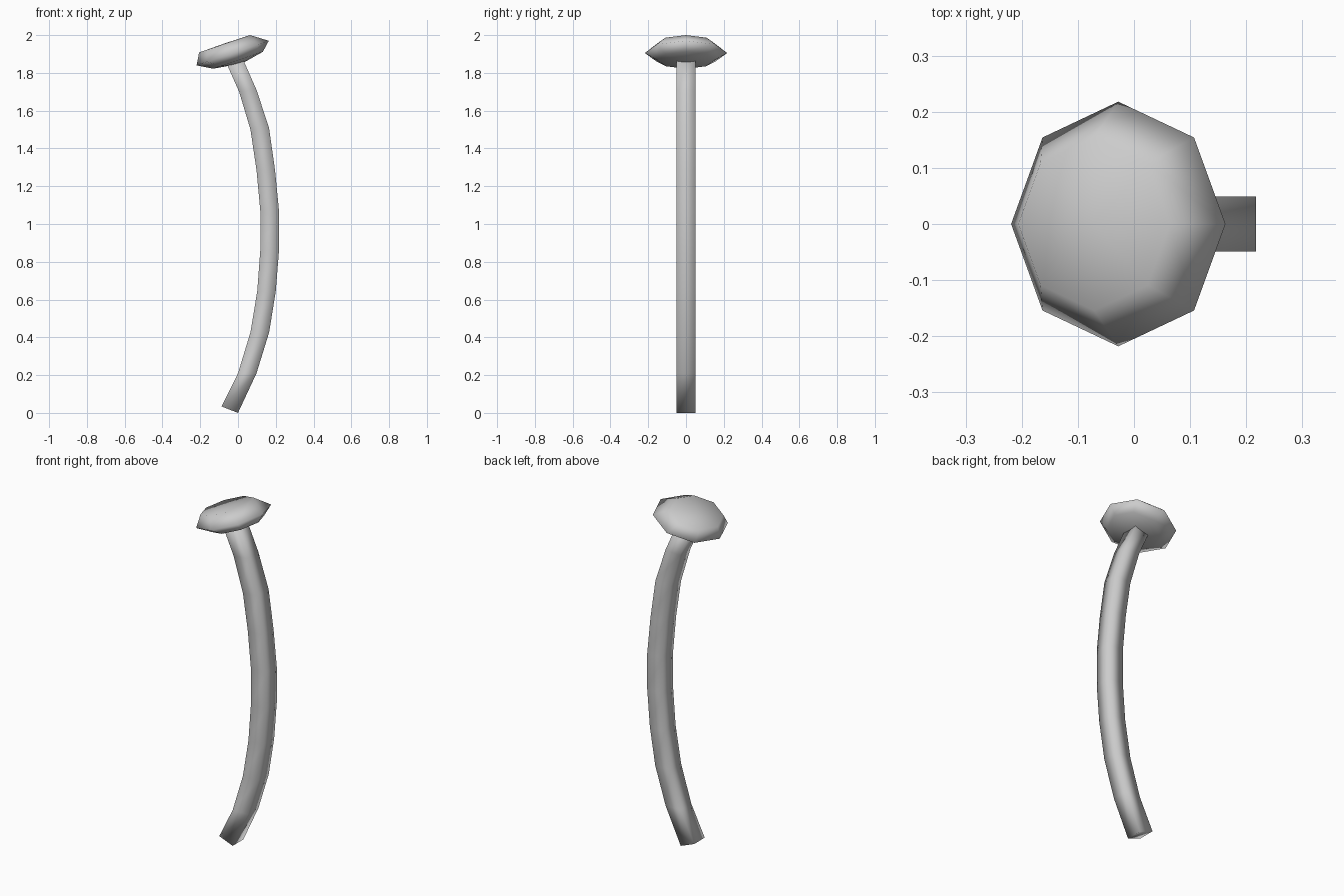
import bpy, bmesh
from math import cos, sin, pi
from mathutils import Vector

if "Cube" in bpy.data.objects:
    bpy.data.objects.remove(bpy.data.objects["Cube"])


def loft(name, rings, start=None, end=None):
    """Skin a list of closed rings; each end is a fan to a point or a flat face."""
    bm = bmesh.new()
    loops = [[bm.verts.new(p) for p in ring] for ring in rings]
    n = len(loops[0])
    for a, b in zip(loops, loops[1:]):
        for i in range(n):
            j = (i + 1) % n
            bm.faces.new((a[i], a[j], b[j], b[i]))
    for loop, tip in ((loops[0], start), (loops[-1], end)):
        if tip is None:
            bm.faces.new(loop)
        else:
            v = bm.verts.new(tip)
            for i in range(n):
                bm.faces.new((loop[i], loop[(i + 1) % n], v))
    bmesh.ops.recalc_face_normals(bm, faces=bm.faces)
    mesh = bpy.data.meshes.new(name)
    bm.to_mesh(mesh)
    bm.free()
    mesh.shade_smooth()
    obj = bpy.data.objects.new(name, mesh)
    bpy.context.collection.objects.link(obj)
    return obj


# Curved square stem: left x, left z, right x, right z at each bend
bends = [(-0.087, 0.034, 0.0, 0.0), (0.0, 0.21, 0.098, 0.21),
         (0.066, 0.427, 0.165, 0.427), (0.102, 0.645, 0.2, 0.645),
         (0.118, 0.86, 0.217, 0.86), (0.118, 1.07, 0.217, 1.07),
         (0.098, 1.285, 0.196, 1.285), (0.066, 1.5, 0.164, 1.51),
         (0.006, 1.7, 0.098, 1.71), (-0.065, 1.86, 0.025, 1.875)]
H = 0.049
loft("stem", [[(lx, -H, lz), (rx, -H, rz), (rx, H, rz), (lx, H, lz)]
              for lx, lz, rx, rz in bends])


# Tilted eight-sided cap with a flattened top
def cap_ring(cx, cz, size):
    u, v = Vector((0.191, 0, 0.065)), Vector((0, 0.218, 0))
    return [Vector((cx, 0, cz)) + size * (u * cos(a) + v * sin(a))
            for a in (i * pi / 4 for i in range(8))]


loft("cap",
     [cap_ring(0.0, 1.867, 0.69), cap_ring(-0.028, 1.905, 1.0),
      cap_ring(-0.071, 1.954, 0.707)],
     start=(0.022, 0, 1.85), end=(-0.071, 0, 1.956))
